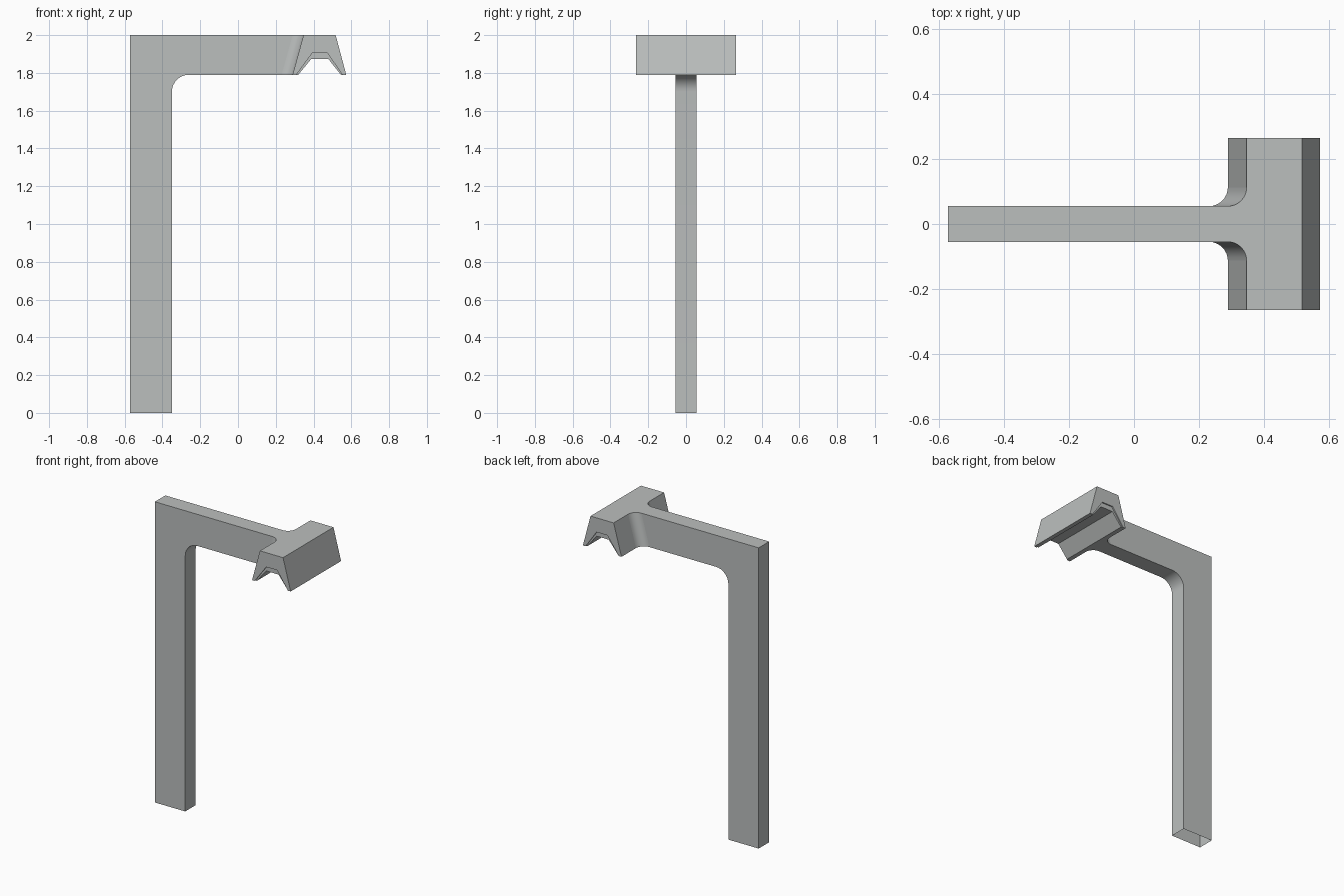
import bpy, bmesh, math

cube = bpy.data.objects.get("Cube")
if cube:
    bpy.data.objects.remove(cube, do_unlink=True)

grey = bpy.data.materials.new("grey metal")
grey.use_nodes = True
colour = (0.50, 0.52, 0.515, 1)
grey.diffuse_color = colour
grey.node_tree.nodes["Principled BSDF"].inputs["Base Color"].default_value = colour

TOP, UNDER = 2.0, 1.79
HALF_ARM, HALF_HEAD = 0.055, 0.265
WALL_TOP, WALL_LOW = 0.347, 0.289      # sloping inner wall of the lamp head


def arc(cx, cy, r, start, end, steps=8):
    angles = [math.radians(start + (end - start) * i / steps) for i in range(steps + 1)]
    return [(cx + r * math.cos(a), cy + r * math.sin(a)) for a in angles]


def loft(name, ring_a, ring_b, open_edges=(), smooth=True):
    """Solid between two matching rings; listed side faces are left open."""
    bm = bmesh.new()
    a = [bm.verts.new(p) for p in ring_a]
    b = [bm.verts.new(p) for p in ring_b]
    n = len(a)
    bm.faces.new(a)
    bm.faces.new(b[::-1])
    sides = [bm.faces.new((a[i], b[i], b[(i + 1) % n], a[(i + 1) % n])) for i in range(n)]
    bmesh.ops.recalc_face_normals(bm, faces=bm.faces)
    bmesh.ops.delete(bm, geom=[sides[i] for i in open_edges], context='FACES_ONLY')
    mesh = bpy.data.meshes.new(name)
    bm.to_mesh(mesh)
    bm.free()
    mesh.materials.append(grey)
    obj = bpy.data.objects.new(name, mesh)
    bpy.context.collection.objects.link(obj)
    if smooth:
        bpy.ops.object.select_all(action='DESELECT')
        obj.select_set(True)
        bpy.context.view_layer.objects.active = obj
        bpy.ops.object.shade_smooth_by_angle(angle=math.radians(30))
    return obj


def prism(name, profile, half, open_edges=(), smooth=True):
    return loft(name, [(x, -half, z) for x, z in profile],
                [(x, half, z) for x, z in profile], open_edges, smooth)


# Post and arm in one piece, with a rounded inner corner and an open foot
R = 0.09
post = [(-0.573, TOP), (-0.573, 0), (-0.35, 0)]
post += arc(-0.35 + R, UNDER - R, R, 180, 90)
post += [(WALL_LOW, UNDER), (WALL_TOP, TOP)]
prism("post_and_arm", post, HALF_ARM, open_edges=(1, len(post) - 2))

# Lamp housing with a tapered channel underneath
housing = [(WALL_LOW, UNDER), (WALL_TOP, TOP), (0.517, TOP), (0.573, UNDER),
           (0.553, UNDER), (0.473, 1.905), (0.393, 1.905), (0.309, UNDER)]
prism("lamp_housing", housing, HALF_HEAD, smooth=False)

# Lens lining the channel, set slightly in from the ends
lens = [(0.309, UNDER), (0.393, 1.905), (0.473, 1.905), (0.553, UNDER),
        (0.545, UNDER), (0.478, 1.874), (0.388, 1.874), (0.319, UNDER)]
prism("lamp_lens", lens, HALF_HEAD - 0.008, smooth=False)

# Curved gussets blending the arm into the sloping housing wall
G = 0.058
for side, label in ((1, "back"), (-1, "front")):
    rings = []
    for wall, z in ((WALL_LOW, UNDER), (WALL_TOP, TOP)):
        curve = arc(wall - G, HALF_ARM + G, G, -90, 0)
        rings.append([(x, side * y, z) for x, y in [(wall, HALF_ARM)] + curve])
    loft(label + "_gusset", *rings, open_edges=(0, len(rings[0]) - 1))
